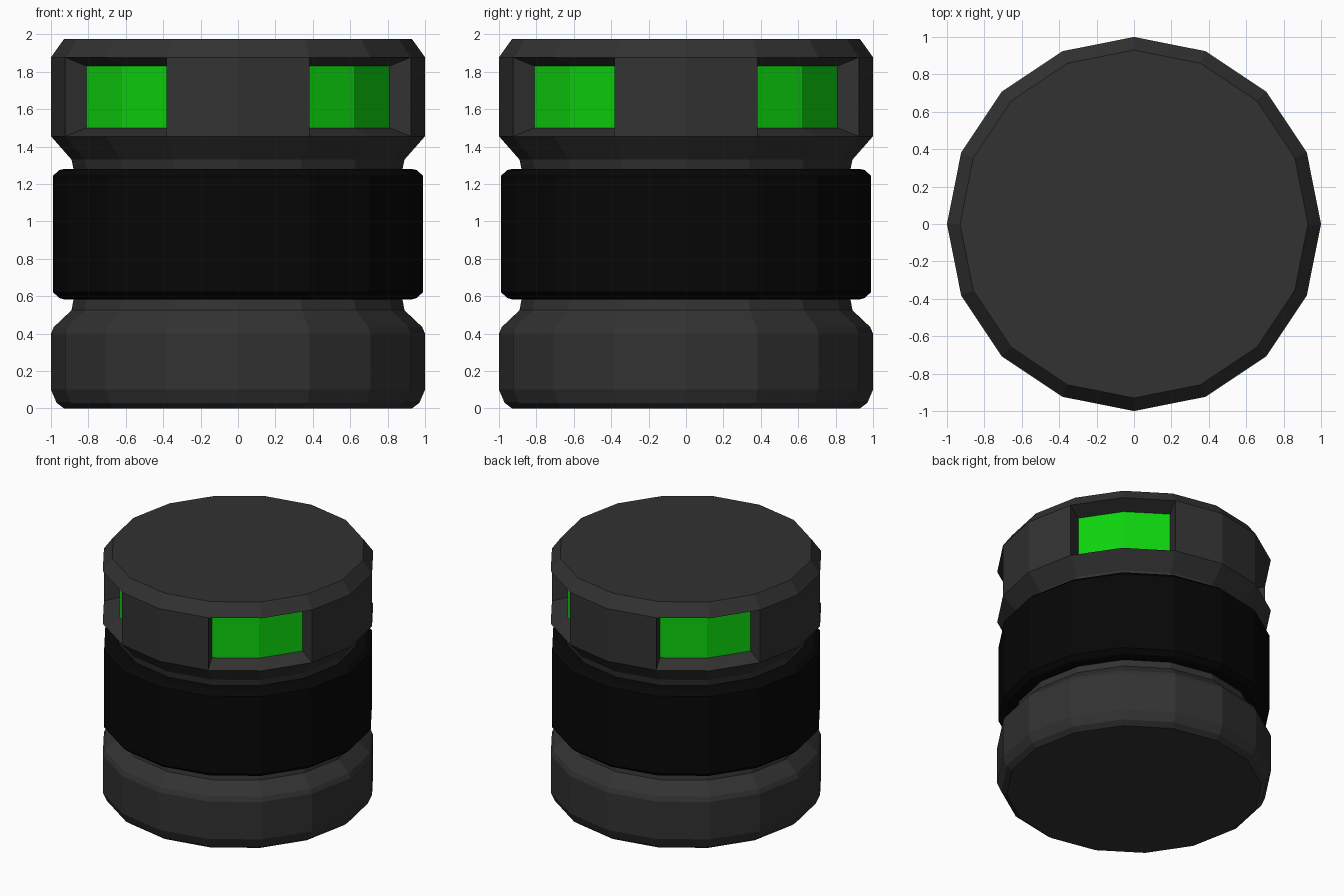
import bpy, bmesh, math

if "Cube" in bpy.data.objects:
    bpy.data.objects.remove(bpy.data.objects["Cube"])

SIDES = 16


def material(name, r, g, b):
    m = bpy.data.materials.new(name)
    m.diffuse_color = (r, g, b, 1)
    m.use_nodes = True
    m.node_tree.nodes["Principled BSDF"].inputs["Base Color"].default_value = m.diffuse_color
    return m


grey = material("dark grey metal", 0.032, 0.032, 0.032)
black = material("black grip", 0.002, 0.002, 0.002)
green = material("bright green", 0.004, 0.65, 0.004)


def lathe(profile, caps):
    """Revolve (radius, z) points, listed bottom to top, into a 16-sided shell."""
    bm = bmesh.new()
    rings = []
    for r, z in profile:
        rings.append([bm.verts.new((r * math.cos(math.tau * i / SIDES),
                                    r * math.sin(math.tau * i / SIDES), z))
                      for i in range(SIDES)])
    for a, b in zip(rings, rings[1:]):
        for i in range(SIDES):
            j = (i + 1) % SIDES
            bm.faces.new((a[i], a[j], b[j], b[i]))
    if caps:
        bm.faces.new(rings[0][::-1])
        bm.faces.new(rings[-1])
    bm.normal_update()
    return bm


def finish(bm, name, mats):
    bmesh.ops.recalc_face_normals(bm, faces=bm.faces)
    me = bpy.data.meshes.new(name)
    bm.to_mesh(me)
    bm.free()
    for m in mats:
        me.materials.append(m)
    ob = bpy.data.objects.new(name, me)
    bpy.context.collection.objects.link(ob)
    return ob


# Canister body: base, neck, and head
LOW, HIGH = 1.455, 1.877
body = lathe([(0.93, 0), (0.97, 0.03), (1, 0.10), (1, 0.40), (0.985, 0.435),
              (0.89, 0.525), (0.88, 0.58), (0.88, 1.28), (0.89, 1.33),
              (1, LOW), (1, HIGH), (0.93, 1.975)], True)

# Recessed green windows: two facets wide on each diagonal of the head
for k in range(4):
    mid = math.radians(45 + 90 * k)
    faces = []
    for f in body.faces:
        c = f.calc_center_median()
        if (abs(c.z - (LOW + HIGH) / 2) < 0.02 and abs(f.normal.z) < 0.1
                and math.cos(math.atan2(c.y, c.x) - mid) > math.cos(math.radians(20))):
            faces.append(f)
    out = bmesh.ops.extrude_face_region(body, geom=faces)["geom"]
    for g in out:
        if isinstance(g, bmesh.types.BMVert):
            g.co.x *= 0.877
            g.co.y *= 0.877
            g.co.z = 1.50 if g.co.z < 1.6 else 1.83
        elif isinstance(g, bmesh.types.BMFace):
            g.material_index = 1
    # Open the front of the recess
    bmesh.ops.delete(body, geom=[f for f in faces if f.is_valid], context='FACES')
finish(body, "canister_body", [grey, green])

# Black grip band wrapped round the neck
band = lathe([(0.87, 0.583), (0.93, 0.583), (0.955, 0.59), (0.99, 0.622),
              (0.99, 1.243), (0.955, 1.275), (0.93, 1.28), (0.87, 1.28)], False)
finish(band, "grip_band", [black])
